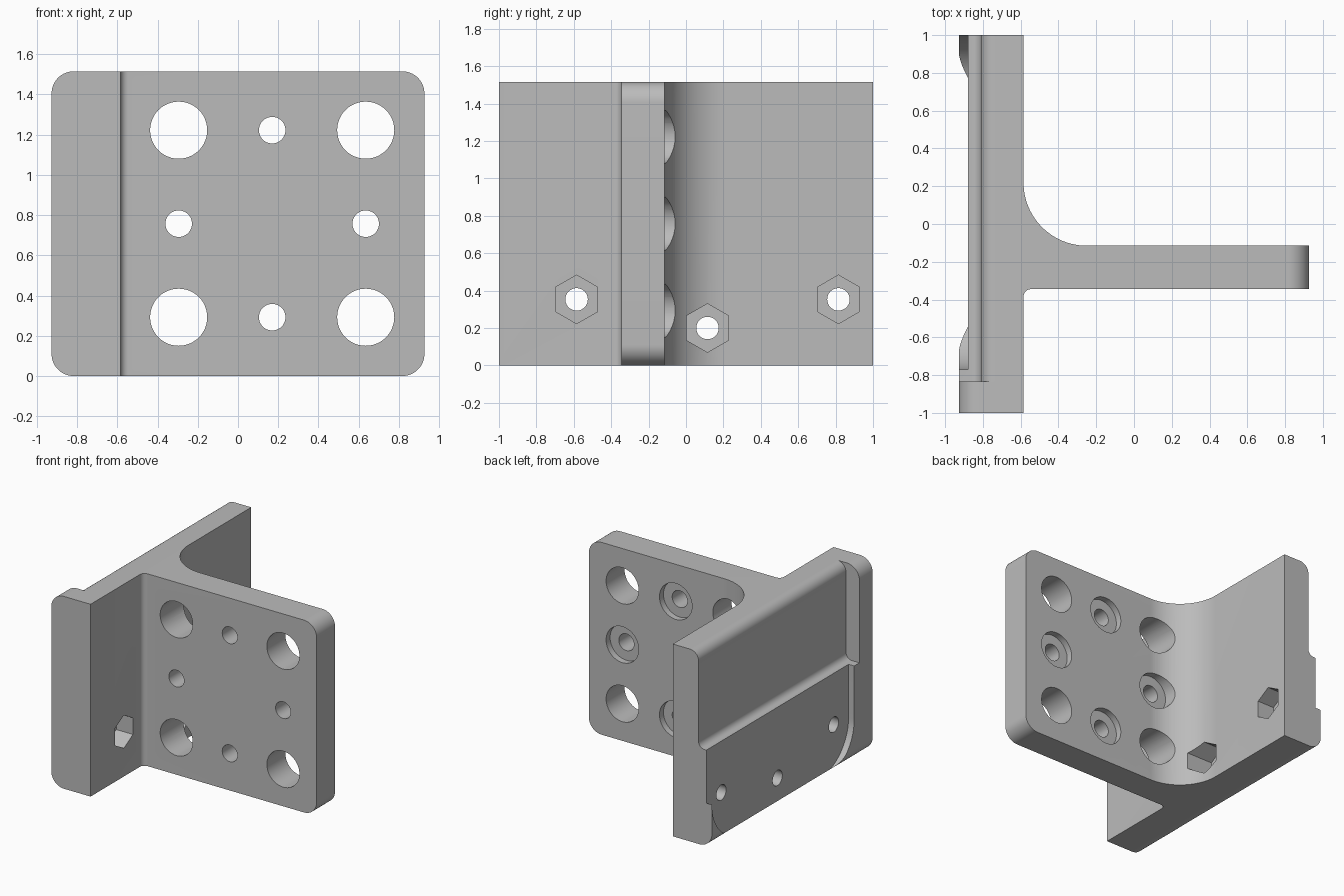
import bpy, bmesh, math

if "Cube" in bpy.data.objects:
    bpy.data.objects.remove(bpy.data.objects["Cube"])

H = 1.515                      # overall height
AXES = {                       # (u, v, depth) -> xyz
    'x': lambda u, v, w: (w, u, v),
    'y': lambda u, v, w: (u, w, v),
    'z': lambda u, v, w: (u, v, w),
}


def arc(cu, cv, r, a0, a1, n=16):
    return [(cu + r * math.cos(math.radians(a0 + (a1 - a0) * i / n)),
             cv + r * math.sin(math.radians(a0 + (a1 - a0) * i / n))) for i in range(n + 1)]


def circle(cu, cv, r, n=48):
    return arc(cu, cv, r, 0, 360, n)[:-1]


def prism(name, pts, axis, w0, w1):
    """Extrude a closed 2D profile along an axis."""
    bm = bmesh.new()
    f = AXES[axis]
    a = [bm.verts.new(f(u, v, w0)) for u, v in pts]
    b = [bm.verts.new(f(u, v, w1)) for u, v in pts]
    bm.faces.new(a)
    bm.faces.new(b)
    for i in range(len(pts)):
        j = (i + 1) % len(pts)
        bm.faces.new((a[i], a[j], b[j], b[i]))
    bmesh.ops.recalc_face_normals(bm, faces=bm.faces)
    me = bpy.data.meshes.new(name)
    bm.to_mesh(me)
    bm.free()
    ob = bpy.data.objects.new(name, me)
    bpy.context.collection.objects.link(ob)
    return ob


def combine(target, tool, op='DIFFERENCE'):
    m = target.modifiers.new(op.title(), 'BOOLEAN')
    m.operation, m.solver, m.object = op, 'EXACT', tool
    bpy.context.view_layer.objects.active = target
    bpy.ops.object.modifier_apply(modifier=m.name)
    bpy.data.objects.remove(tool)


# T-shaped body with large rear fillet and small front fillet
body_profile = ([(-1.0, -1), (-0.585, -1)]
                + arc(-0.545, -0.385, 0.04, 180, 90, 8)
                + [(1.0, -0.345), (1.0, -0.115)]
                + arc(-0.25, 0.22, 0.335, 270, 180, 24)
                + [(-0.585, 1), (-1.0, 1)])
bracket = prism('mounting_bracket', body_profile, 'z', -0.1, H + 0.1)

# Rounded outer corners
R = 0.11
X = 0.927
outline = (arc(-X + R, R, R, 180, 270) + arc(X - R, R, R, 270, 360)
           + arc(X - R, H - R, R, 0, 90) + arc(-X + R, H - R, R, 90, 180))
combine(bracket, prism('outline', outline, 'y', -1.2, 1.2), 'INTERSECT')

# Upper recess on the outer wall face, with rounded top and filleted floor
M = H / 2
upper = ([(-1.1, M)] + arc(-0.86, M + 0.05, 0.05, 270, 360, 8)
         + arc(-0.735, H - 0.075, 0.075, 180, 90, 12)
         + [(-0.735, H + 0.1), (-1.1, H + 0.1)])
combine(bracket, prism('upper_recess', upper, 'y', -0.835, 1.1))

# Lower shallow recess with large rounded bottom corners
lower = ([(1.1, 1.0), (-0.77, 1.0)] + arc(-0.43, 0.34, 0.34, 180, 270, 24)
         + arc(0.66, 0.34, 0.34, 270, 360, 24) + [(1.1, 0.34)])
combine(bracket, prism('lower_recess', lower, 'x', -1.1, -0.878))

# Large holes in the plate corners
for x in (-0.295, 0.635):
    for z in (M - 0.465, M + 0.465):
        combine(bracket, prism('large_hole', circle(x, z, 0.142), 'y', -0.6, 0.3))

# Small holes with counterbores on the rear
for x, z in ((0.17, M - 0.465), (0.17, M + 0.465), (-0.295, M), (0.635, M)):
    combine(bracket, prism('small_hole', circle(x, z, 0.066), 'y', -0.6, 0.3))
    combine(bracket, prism('counterbore', circle(x, z, 0.142), 'y', -0.165, 0.3))

# Bolt holes with hexagonal nut pockets in the wall
for y, z in ((-0.585, 0.353), (0.115, 0.2), (0.815, 0.353)):
    combine(bracket, prism('bolt_hole', circle(y, z, 0.06), 'x', -1.2, -0.3))
    combine(bracket, prism('nut_pocket', arc(y, z, 0.13, 30, 390, 6)[:-1], 'x', -0.73, -0.3))

# Plain grey finish
grey = bpy.data.materials.new('grey')
grey.diffuse_color = (0.5, 0.5, 0.5, 1)
grey.use_nodes = True
grey.node_tree.nodes["Principled BSDF"].inputs["Base Color"].default_value = grey.diffuse_color
bracket.data.materials.clear()
bracket.data.materials.append(grey)
for p in bracket.data.polygons:
    p.material_index = 0
bpy.ops.object.select_all(action='DESELECT')
bracket.select_set(True)
bpy.context.view_layer.objects.active = bracket
bpy.ops.object.shade_smooth_by_angle(angle=math.radians(30))
